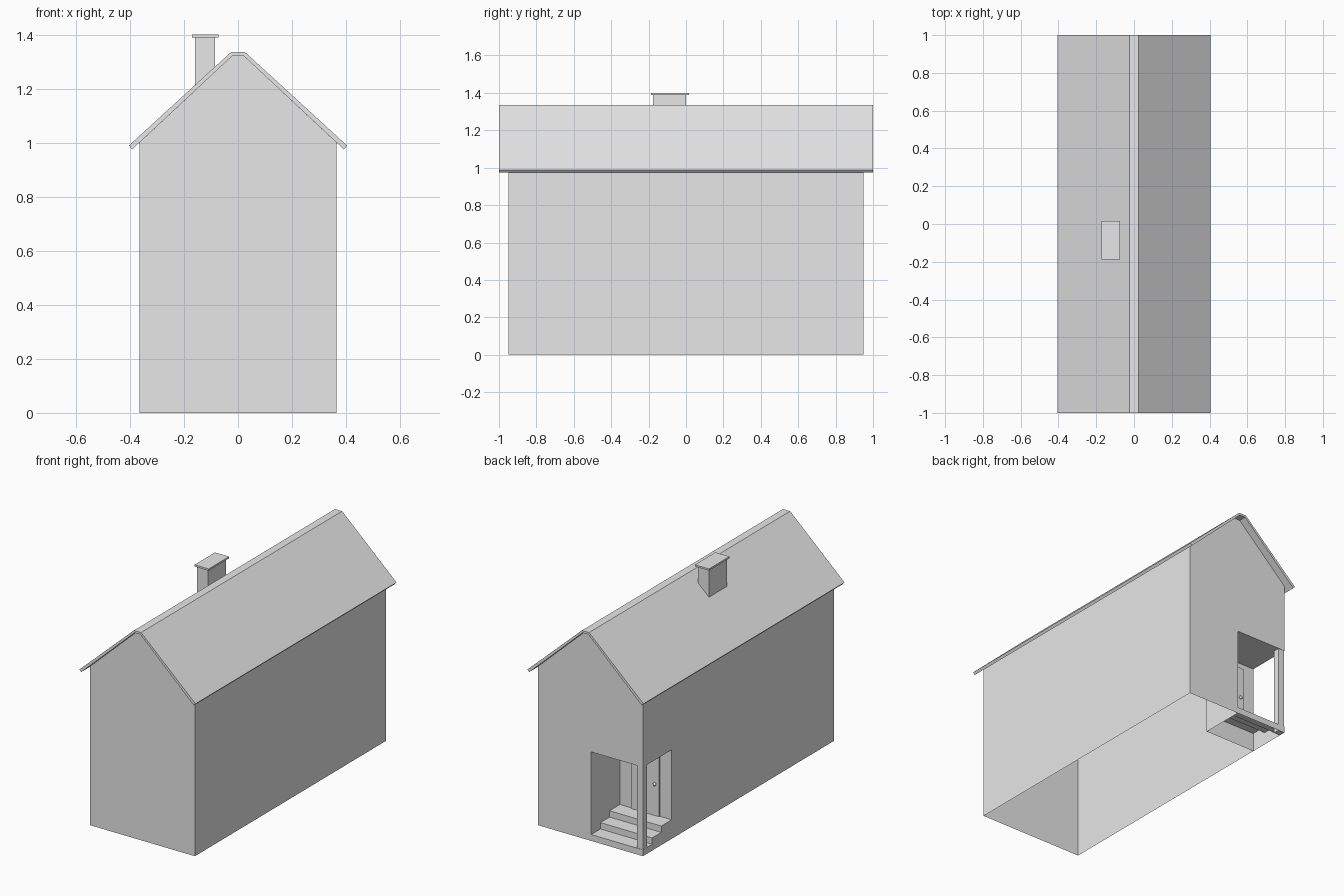
import bpy
import bmesh

if "Cube" in bpy.data.objects:
    bpy.data.objects.remove(bpy.data.objects["Cube"], do_unlink=True)

# One plain grey for the whole house
grey = bpy.data.materials.new("plain grey")
grey.use_nodes = True
grey.diffuse_color = (0.8, 0.8, 0.8, 1)
grey.node_tree.nodes["Principled BSDF"].inputs["Base Color"].default_value = (0.8, 0.8, 0.8, 1)


def finish(name, bm):
    bmesh.ops.remove_doubles(bm, verts=bm.verts, dist=0.0005)
    bmesh.ops.recalc_face_normals(bm, faces=bm.faces)
    mesh = bpy.data.meshes.new(name)
    bm.to_mesh(mesh)
    bm.free()
    mesh.materials.append(grey)
    obj = bpy.data.objects.new(name, mesh)
    bpy.context.collection.objects.link(obj)
    return obj


def panel(bm, axis, at, points):
    """Flat polygon on the plane axis = at; points hold the other two axes in order."""
    verts = []
    for p in points:
        co = list(p)
        co.insert("xyz".index(axis), at)
        verts.append(bm.verts.new(co))
    return bm.faces.new(verts)


def rect(a0, a1, b0, b1):
    return [(a0, b0), (a1, b0), (a1, b1), (a0, b1)]


def box(name, x0, x1, y0, y1, z0, z1):
    bm = bmesh.new()
    panel(bm, "z", z0, rect(x0, x1, y0, y1))
    top = bmesh.ops.extrude_face_region(bm, geom=bm.faces[:])
    moved = [v for v in top["geom"] if isinstance(v, bmesh.types.BMVert)]
    bmesh.ops.translate(bm, verts=moved, vec=(0, 0, z1 - z0))
    return finish(name, bm)


W, L, EAVE = 0.365, 0.95, 1.0          # house half width, half length, wall height
PX, PY, PZ = -0.005, 0.664, 0.56       # porch side wall, door wall and ceiling
RISE = 0.04
STEP_Y = [L, 0.858, 0.767, PY]         # step fronts, from the back edge inwards

# Walls: an open-bottomed shell with a porch cut from the back corner
gable = [(W, EAVE), (0.02, 1.322), (-0.02, 1.322), (-W, EAVE)]
stair_side = []
for i in range(3):
    stair_side += [(STEP_Y[i], RISE * (i + 1)), (STEP_Y[i + 1], RISE * (i + 1))]

bm = bmesh.new()
panel(bm, "y", -L, [(-W, 0), (W, 0)] + gable)
panel(bm, "y", L, [(PX, 0), (W, 0)] + gable + [(-W, PZ), (PX, PZ)])
panel(bm, "x", W, rect(-L, L, 0, EAVE))
panel(bm, "x", -W, [(-L, 0), (PY, 0), (PY, PZ), (L, PZ), (L, EAVE), (-L, EAVE)])
panel(bm, "x", PX, rect(PY, L, 0, PZ))
panel(bm, "y", PY, rect(-W, PX, 0, PZ))
panel(bm, "z", PZ, rect(-W, PX, PY, L))
finish("house_walls", bm)

# Porch steps: risers, treads and the stepped side
bm = bmesh.new()
panel(bm, "x", -W, [(PY, 0), (L, 0)] + stair_side)
for i in range(3):
    panel(bm, "y", STEP_Y[i], rect(-W, PX, RISE * i, RISE * (i + 1)))
    panel(bm, "z", RISE * (i + 1), rect(-W, PX, STEP_Y[i + 1], STEP_Y[i]))
finish("porch_steps", bm)

# Roof: a bent slab with a narrow flat ridge
half = [(0.025, 1.336), (0.404, 0.989), (0.392, 0.975), (0.02, 1.322)]
bm = bmesh.new()
for y in (-1, 1):
    for s in (-1, 1):
        panel(bm, "y", y, [(s * x, z) for x, z in half])
    panel(bm, "y", y, [(s * x, z) for s, (x, z) in
                       ((-1, half[0]), (1, half[0]), (1, half[3]), (-1, half[3]))])
for s in (-1, 1):
    for (x0, z0), (x1, z1) in zip(half, half[1:]):
        bm.faces.new([bm.verts.new(c) for c in
                      ((s * x0, -1, z0), (s * x1, -1, z1), (s * x1, 1, z1), (s * x0, 1, z0))])
for x, z in (half[0], half[3]):
    panel(bm, "z", z, rect(-x, x, -1, 1))
finish("roof", bm)

# Chimney and its cap
box("chimney", -0.16, -0.085, -0.177, 0, 1.2, 1.39)
box("chimney_cap", -0.171, -0.073, -0.188, 0.016, 1.389, 1.4)

# Porch corner post
box("porch_post", -0.364, -0.322, 0.906, 0.948, 0.002, PZ)

# Door with a round knob
box("door", -0.283, -0.088, PY, PY + 0.008, RISE * 3, 0.525)
bpy.ops.mesh.primitive_uv_sphere_add(segments=16, ring_count=8, radius=0.01,
                                     location=(-0.256, PY + 0.015, 0.32))
knob = bpy.context.object
knob.name = "door_knob"
knob.data.materials.append(grey)
bpy.ops.object.shade_smooth_by_angle()
